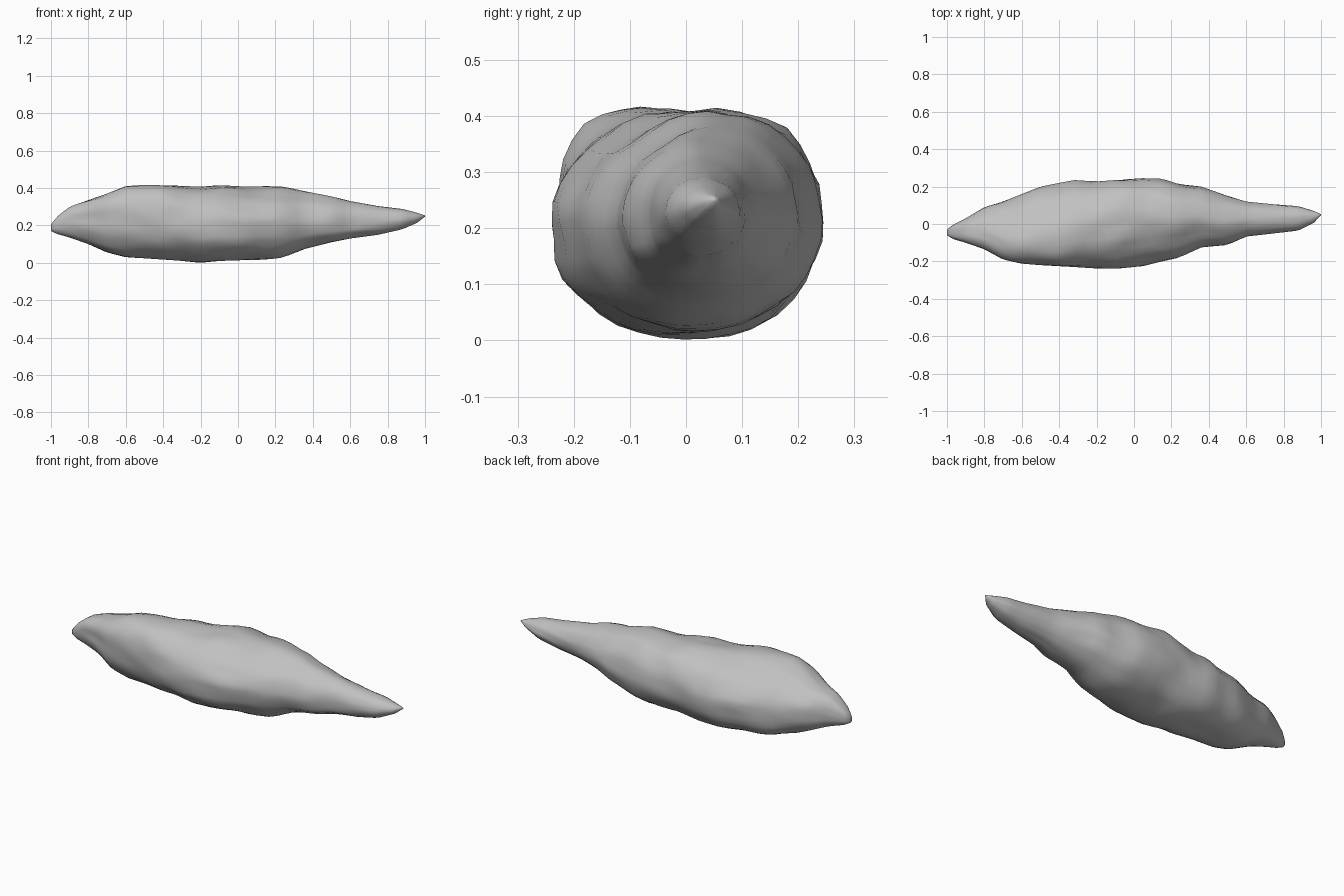
import bpy, bmesh, math
from mathutils import Vector, noise

if "Cube" in bpy.data.objects:
    bpy.data.objects.remove(bpy.data.objects["Cube"])

# Silhouette stations: x, y min, y max, z min, z max
STATIONS = [
    (-1.0, -.06, -.03, .17, .205), (-.97, -.08, -.005, .155, .245),
    (-.9, -.10, .03, .135, .30), (-.8, -.135, .09, .10, .335),
    (-.7, -.19, .12, .055, .37), (-.6, -.212, .16, .03, .41),
    (-.5, -.22, .20, .024, .417), (-.32, -.23, .235, .012, .412),
    (-.2, -.238, .227, .0, .407), (-.1, -.24, .235, .01, .415),
    (.05, -.225, .245, .015, .407), (.15, -.20, .243, .017, .41),
    (.24, -.18, .213, .028, .408), (.36, -.125, .20, .075, .382),
    (.5, -.112, .15, .11, .355), (.6, -.067, .12, .13, .33),
    (.75, -.05, .105, .15, .303), (.88, -.035, .095, .18, .288),
    (.96, .005, .07, .215, .267), (1.0, .047, .053, .247, .253)]
# Corner fullness along x: top back, top front, bottom front, bottom back; ridge skew
CORNERS = [
    (-1.0, 2.8, 3.0, 2.0, 2.4, 0), (-.85, 2.2, 3.4, 2.0, 2.8, -.1),
    (-.65, 1.55, 3.2, 2.0, 3.0, -.25), (-.4, 1.5, 2.6, 2.1, 2.8, -.15),
    (-.2, 2.2, 2.1, 2.1, 2.2, 0), (-.05, 2.6, 1.9, 2.1, 2.1, .1),
    (.2, 1.9, 1.7, 2.0, 2.1, .1), (.4, 1.9, 1.7, 2.2, 2.0, .05),
    (.6, 2.0, 2.0, 2.6, 2.0, 0), (1.0, 2.0, 2.0, 2.2, 2.0, 0)]
RINGS, SIDES = 56, 36


def at(table, x):
    """Interpolated table row at x."""
    for a, b in zip(table, table[1:]):
        if x <= b[0]:
            t = (x - a[0]) / (b[0] - a[0])
            return [p + (q - p) * t for p, q in zip(a[1:], b[1:])]
    return table[-1][1:]


def remap(values, lo, hi):
    a, b = min(values), max(values)
    return [lo + (v - a) / (b - a) * (hi - lo) for v in values]


# Lumpy rock body: noisy rings fitted to the silhouettes
bm = bmesh.new()
rings = []
for i in range(RINGS + 1):
    x = -math.cos(math.pi * i / RINGS) * .5 + (2 * i / RINGS - 1) * .5
    y0, y1, z0, z1 = at(STATIONS, x)
    full = at(CORNERS, x)
    ys, zs = [], []
    for j in range(SIDES):
        a = 2 * math.pi * j / SIDES
        c, s = math.cos(a), math.sin(a)
        e = full[4 * j // SIDES]
        r = (abs(c) ** e + abs(s) ** e) ** (-1 / e)
        p = Vector((x * 3, c * 1.5, s * 1.5))
        r *= 1 + .05 * noise.noise(p * 2 + Vector((7, 3, 1)))
        ys.append(r * c + full[4] * max(s, 0) ** 2)
        zs.append(r * s)
    ys, zs = remap(ys, y0, y1), remap(zs, z0, z1)
    rings.append([bm.verts.new((x, y, z)) for y, z in zip(ys, zs)])
for r0, r1 in zip(rings, rings[1:]):
    for j in range(SIDES):
        k = (j + 1) % SIDES
        bm.faces.new((r0[j], r0[k], r1[k], r1[j]))
bm.faces.new(rings[0])
bm.faces.new(rings[-1])
bmesh.ops.recalc_face_normals(bm, faces=bm.faces)
for f in bm.faces:
    f.smooth = True
mesh = bpy.data.meshes.new("asteroid_rock")
bm.to_mesh(mesh)
bm.free()

# Plain grey stone
stone = bpy.data.materials.new("grey stone")
stone.diffuse_color = (.53, .53, .53, 1)
stone.use_nodes = True
stone.node_tree.nodes["Principled BSDF"].inputs["Base Color"].default_value = stone.diffuse_color
mesh.materials.append(stone)
rock = bpy.data.objects.new("asteroid_rock", mesh)
bpy.context.collection.objects.link(rock)
